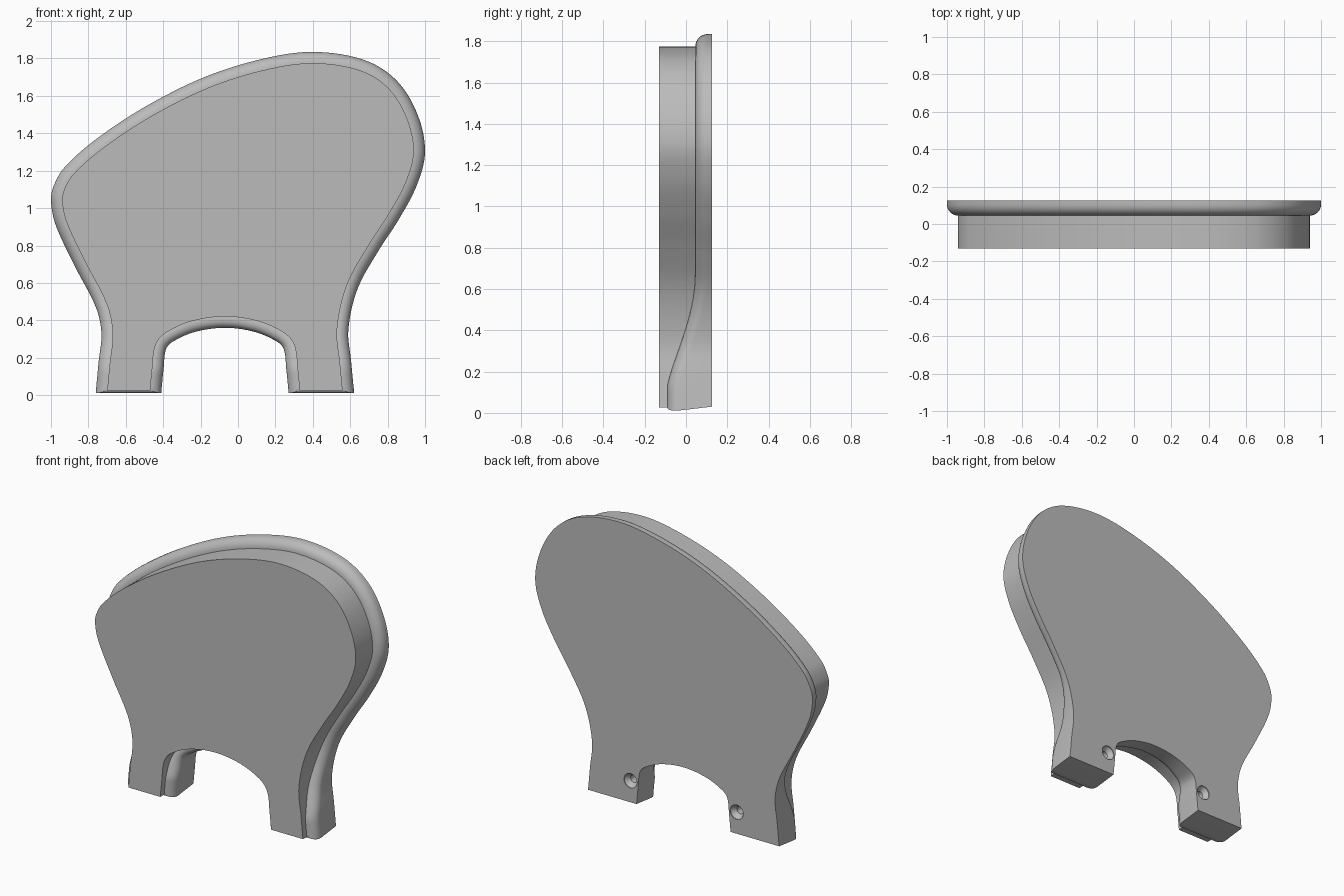
import bpy, bmesh, math
from mathutils import Vector
from mathutils.geometry import interpolate_bezier

cube = bpy.data.objects.get("Cube")
if cube:
    bpy.data.objects.remove(cube, do_unlink=True)

grey = bpy.data.materials.new("plain_grey")
grey.use_nodes = True
COLOUR = (0.5, 0.5, 0.5, 1)
grey.diffuse_color = COLOUR
grey.node_tree.nodes["Principled BSDF"].inputs["Base Color"].default_value = COLOUR

BACK, FRONT, ROUND = 0.125, -0.13, 0.06
MID = -0.07  # the legs and arch mirror about this x


def smooth_path(pts, steps=8):
    """Smooth curve through (x, z) points; returns (point, inward normal) pairs."""
    p = [Vector((x, z)) for x, z in pts]
    last = len(p) - 1
    tan = [(p[min(i + 1, last)] - p[max(i - 1, 0)]).normalized() for i in range(last + 1)]
    line = []
    for i in range(last):
        h = (p[i + 1] - p[i]).length / 3
        seg = interpolate_bezier(p[i], p[i] + tan[i] * h,
                                 p[i + 1] - tan[i + 1] * h, p[i + 1], steps + 1)
        line += [Vector(v[:2]) for v in seg[:-1]]
    line.append(p[-1])
    out = []
    for i, q in enumerate(line):
        t = (line[min(i + 1, len(line) - 1)] - line[max(i - 1, 0)]).normalized()
        out.append((q, Vector((-t.y, t.x))))
    return out


# Outer outline, from one foot over the top to the other foot
outer = smooth_path([
    (.62, .02), (.605, .18), (.59, .35), (.64, .57), (.75, .77), (.86, .94),
    (.955, 1.12), (1, 1.3), (.96, 1.5), (.85, 1.68), (.68, 1.79), (.41, 1.835),
    (.14, 1.80), (-.18, 1.70), (-.5, 1.54), (-.77, 1.36), (-.93, 1.215),
    (-.985, 1.12), (-1, 1.04), (-.975, .91), (-.87, .685), (-.76, .47),
    (-.73, .33), (-.745, .18), (-.76, .02)])

# Arch between the legs, mirrored from one half
half = [(.34, .02), (.328, .14), (.315, .245), (.28, .285), (.16, .338)]
arch = smooth_path([(MID - d, z) for d, z in half] + [(MID, .36)] +
                   [(MID + d, z) for d, z in reversed(half)])

outline = outer + arch
feet = {0, len(outer) - 1, len(outer), len(outline) - 1}


def rim_front(z):
    """Depth of the rim's front edge, which swells forward down the legs."""
    t = min(max((z - 0.13) / (0.68 - 0.13), 0), 1)
    return -0.09 + 0.135 * math.sin(t * math.pi / 2) ** 1.25


def ring(bm, inset, depth, lift):
    """One loop of the loft; depth is a function of height."""
    verts = []
    for i, (p, n) in enumerate(outline):
        x, z = p + n * inset
        y = depth(z)
        if i in feet:
            z = 0.005 + 0.025 * max(y + 0.09, 0) / 0.215 + lift
        verts.append(bm.verts.new((x, y, z)))
    return verts


# Panel: flat back, rounded rim, raised flat front
bm = bmesh.new()
rings = [ring(bm, 0, lambda z: BACK, 0)]
STEPS = 8
for k in range(STEPS + 1):
    a = math.pi / 2 * k / STEPS
    rings.append(ring(bm, ROUND * (1 - math.cos(a)),
                      lambda z, a=a: rim_front(z) + ROUND * (1 - math.sin(a)),
                      0.02 * (1 - math.cos(a))))
rings.append(ring(bm, ROUND, lambda z: FRONT, 0.02))
count = len(outline)
for a, b in zip(rings, rings[1:]):
    for i in range(count):
        j = (i + 1) % count
        bm.faces.new((a[i], a[j], b[j], b[i]))
bm.faces.new(rings[0])
bm.faces.new(rings[-1])
bmesh.ops.recalc_face_normals(bm, faces=bm.faces)
mesh = bpy.data.meshes.new("panel")
bm.to_mesh(mesh)
bm.free()
panel = bpy.data.objects.new("panel", mesh)
bpy.context.collection.objects.link(panel)
mesh.materials.append(grey)


def screw_cutter(x, z):
    """Countersunk screw hole, as a turned profile running in from the back."""
    profile = [(.047, BACK + .01), (.047, BACK - .005), (.024, BACK - .035), (.024, BACK - .12)]
    sides = 32
    cb = bmesh.new()
    loops = [[cb.verts.new((x + r * math.cos(math.tau * s / sides), y,
                            z + r * math.sin(math.tau * s / sides)))
              for s in range(sides)] for r, y in profile]
    for a, b in zip(loops, loops[1:]):
        for i in range(sides):
            j = (i + 1) % sides
            cb.faces.new((a[i], a[j], b[j], b[i]))
    cb.faces.new(loops[0])
    cb.faces.new(loops[-1])
    bmesh.ops.recalc_face_normals(cb, faces=cb.faces)
    me = bpy.data.meshes.new("screw_hole_cutter")
    cb.to_mesh(me)
    cb.free()
    me.materials.append(grey)
    ob = bpy.data.objects.new("screw_hole_cutter", me)
    bpy.context.collection.objects.link(ob)
    ob.hide_render = True
    return ob


# Screw holes in the back of both legs
bpy.context.view_layer.objects.active = panel
for side in (-1, 1):
    cutter = screw_cutter(MID + side * 0.383, 0.17)
    mod = panel.modifiers.new("screw_hole", 'BOOLEAN')
    mod.operation = 'DIFFERENCE'
    mod.solver = 'EXACT'
    mod.object = cutter
    bpy.ops.object.modifier_apply(modifier=mod.name)
    bpy.data.objects.remove(cutter, do_unlink=True)

bpy.ops.object.select_all(action='DESELECT')
panel.select_set(True)
bpy.ops.object.shade_smooth_by_angle(angle=math.radians(30))
